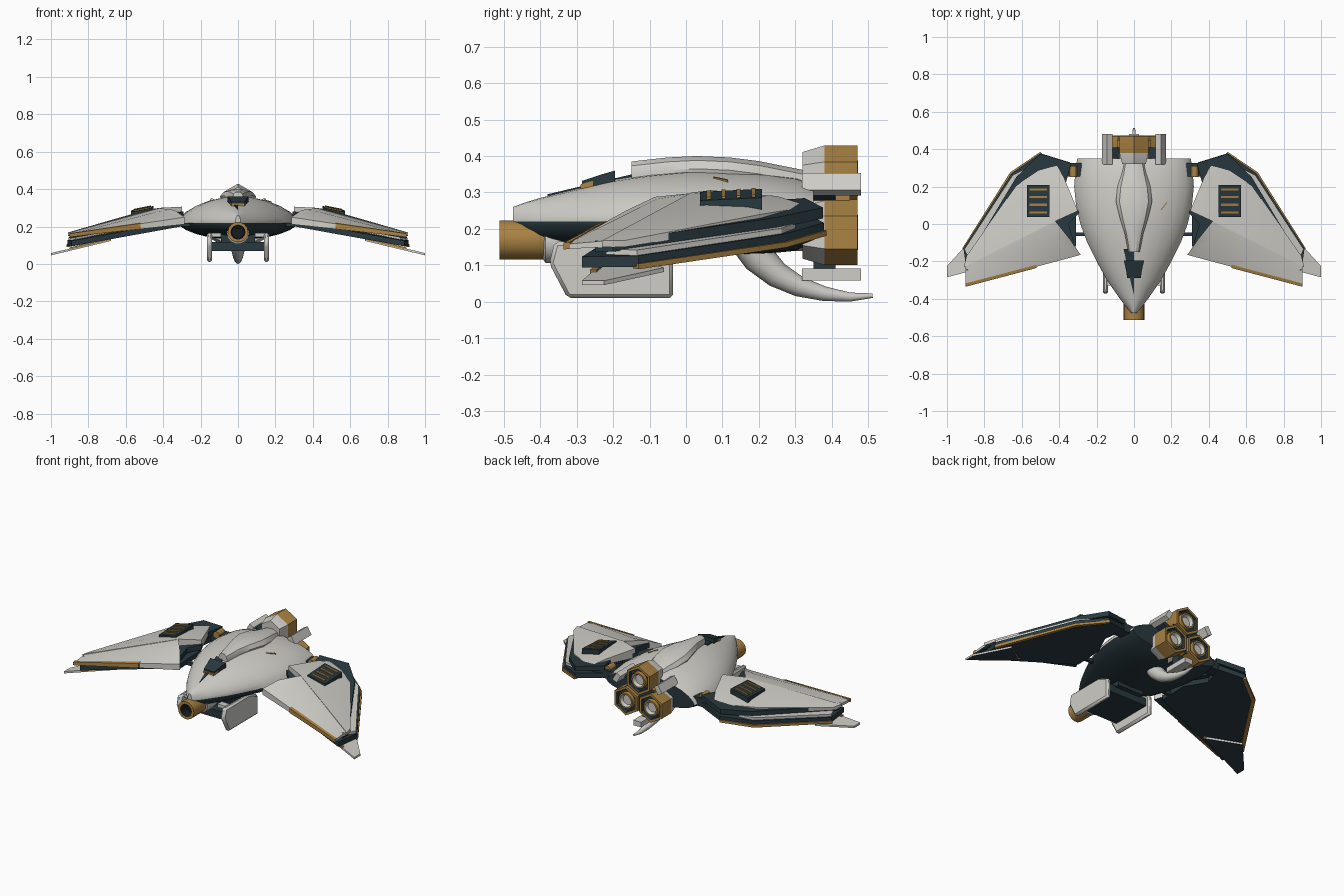
import bpy, bmesh, math
from mathutils import Vector

if "Cube" in bpy.data.objects:
    bpy.data.objects.remove(bpy.data.objects["Cube"])


def material(name, rgb):
    m = bpy.data.materials.new(name)
    m.diffuse_color = (*rgb, 1)
    m.use_nodes = True
    m.node_tree.nodes["Principled BSDF"].inputs["Base Color"].default_value = m.diffuse_color
    return m


WHITE = material("warm white", (0.62, 0.61, 0.57))
DARK = material("dark teal", (0.022, 0.041, 0.05))
BRONZE = material("bronze", (0.40, 0.225, 0.055))
BLACK = material("deep black", (0.008, 0.011, 0.013))


def finish(name, bm, mats, angle=30, mirror=False, bevel=0):
    bmesh.ops.recalc_face_normals(bm, faces=bm.faces)
    me = bpy.data.meshes.new(name)
    bm.to_mesh(me)
    bm.free()
    for m in mats:
        me.materials.append(m)
    for p in me.polygons:
        p.use_smooth = True
    me.set_sharp_from_angle(angle=math.radians(angle))
    ob = bpy.data.objects.new(name, me)
    bpy.context.collection.objects.link(ob)
    if bevel:
        b = ob.modifiers.new("bevel", 'BEVEL')
        b.width, b.segments = bevel, 1
    if mirror:
        ob.modifiers.new("mirror", 'MIRROR')
    return ob


def loft(name, rings, mats, rule=lambda i, c: 0, **kw):
    """Skin a list of rings; rule(span, centre) picks the material, caps are span -1 and n."""
    bm = bmesh.new()
    vs = [[bm.verts.new(p) for p in r] for r in rings]
    n = len(rings[0])
    faces = [(bm.faces.new(vs[0]), -1), (bm.faces.new(vs[-1]), len(rings) - 1)]
    for i in range(len(rings) - 1):
        for k in range(n):
            j = (k + 1) % n
            faces.append((bm.faces.new((vs[i][k], vs[i][j], vs[i + 1][j], vs[i + 1][k])), i))
    for f, i in faces:
        f.material_index = rule(i, f.calc_center_median())
    return finish(name, bm, mats, **kw)


def lathe(name, profile, idx, mats, sides, cx=0, cz=0, turn=0, **kw):
    """Stack of rings along y; profile is (radius, y), idx the material of each span."""
    rings = [[(cx + r * math.cos(turn + k * math.tau / sides), y,
               cz + r * math.sin(turn + k * math.tau / sides)) for k in range(sides)]
             for r, y in profile]
    return loft(name, rings, mats, lambda i, c: idx[max(0, min(i, len(idx) - 1))], **kw)


def slab(name, pts, top, under=None, peak=None, mirror=True):
    """Plate from (x, y, z_top, z_bottom) points, optionally crowned at a peak."""
    bm = bmesh.new()
    t = [bm.verts.new((x, y, a)) for x, y, a, b in pts]
    u = [bm.verts.new((x, y, b)) for x, y, a, b in pts]
    n = len(pts)
    bm.faces.new(u).material_index = 1
    c = bm.verts.new(peak) if peak else None
    if not peak:
        bm.faces.new(t)
    for k in range(n):
        j = (k + 1) % n
        bm.faces.new((t[k], t[j], u[j], u[k]))
        if peak:
            bm.faces.new((t[k], t[j], c))
    return finish(name, bm, [top, under or top], mirror=mirror)


def wing_z(x, y):
    return 0.2 - 0.17 * (x - 0.31) + 0.04 * (y + 0.1)


def layer(name, outline, lo, hi, mat):
    slab(name, [(x, y, wing_z(x, y) + hi, wing_z(x, y) + lo) for x, y in outline], mat)


def box(name, x, y, z, mat, mirror=False):
    return slab(name, [(x[a], y[b], z[1], z[0]) for a, b in ((0, 0), (1, 0), (1, 1), (0, 1))],
                mat, mirror=mirror)


# Hull: white domed top, dark belly
stations = [(-0.475, 0.015, 0.26, 0.205), (-0.44, 0.045, 0.273, 0.18), (-0.4, 0.075, 0.285, 0.165),
            (-0.3, 0.145, 0.31, 0.15), (-0.2, 0.2, 0.335, 0.14), (-0.1, 0.25, 0.35, 0.133),
            (0, 0.287, 0.36, 0.13), (0.1, 0.31, 0.36, 0.13), (0.2, 0.32, 0.355, 0.13),
            (0.3, 0.312, 0.342, 0.14), (0.35, 0.303, 0.325, 0.16)]
rings = []
for y, w, zt, zb in stations:
    ring = []
    for k in range(24):
        a = k * math.tau / 24
        s = math.sin(a)
        z = 0.22 + (zt - 0.22) * s ** 1.2 if s >= 0 else 0.22 - (0.22 - zb) * (-s) ** 1.2
        ring.append((w * math.cos(a), y, z))
    rings.append(ring)
loft("hull", rings, [WHITE, DARK], lambda i, c: 1 if c.z < 0.22 or i == 10 else 0, angle=35)

# Raised spine fairing
rings = []
for y, w, zt in [(-0.15, 0.03, 0.385), (-0.05, 0.05, 0.396), (0.03, 0.075, 0.4), (0.12, 0.097, 0.396),
                 (0.2, 0.088, 0.386), (0.27, 0.068, 0.372), (0.33, 0.055, 0.36)]:
    half = [(w * 0.8, 0.31), (w, zt - 0.035), (w * 0.8, zt - 0.012), (w * 0.35, zt)]
    rings.append([(x, y, z) for x, z in half] + [(-x, y, z) for x, z in reversed(half)])
loft("spine_fairing", rings, [WHITE])

# Canopy with bronze rim, dark seam plate and small bronze mark
slab("canopy_rim", [(-0.036, -0.29, 0.322, 0.29), (0.036, -0.29, 0.322, 0.29),
                    (0.05, -0.2, 0.348, 0.31), (-0.05, -0.2, 0.348, 0.31)], BRONZE, mirror=False)
slab("canopy", [(-0.036, -0.285, 0.332, 0.3), (0.036, -0.285, 0.332, 0.3), (0.046, -0.23, 0.35, 0.3),
                (0.055, -0.195, 0.36, 0.32), (-0.055, -0.195, 0.36, 0.32), (-0.046, -0.23, 0.35, 0.3)],
     DARK, mirror=False)
slab("hull_seam", [(-0.055, -0.135, 0.349, 0.342), (0, -0.135, 0.353, 0.345), (0, -0.38, 0.295, 0.287),
                   (-0.022, -0.29, 0.316, 0.308)], DARK, mirror=False)
slab("hull_mark", [(0.14, 0.075, 0.344, 0.335), (0.148, 0.075, 0.343, 0.335),
                   (0.18, 0.115, 0.333, 0.32), (0.172, 0.115, 0.336, 0.32)], BRONZE, mirror=False)

# Nose cannon and its collar
lathe("nose_cannon", [(0.05, -0.3), (0.055, -0.4), (0.055, -0.512), (0.038, -0.512), (0.034, -0.45)],
      [0, 0, 0, 1], [BRONZE, BLACK], 14, cz=0.17)
lathe("cannon_collar", [(0.05, -0.24), (0.06, -0.3), (0.06, -0.385), (0.05, -0.392)],
      [0, 0, 0], [WHITE], 14, cz=0.165)

# Chin skids and the dark cradle between them
side = [(-0.375, 0.105), (-0.325, 0.01), (-0.035, 0.01), (-0.035, 0.13), (-0.12, 0.165), (-0.36, 0.165)]
loft("chin_skid", [[(x, y, z) for y, z in side] for x in (0.138, 0.167)], [WHITE],
     mirror=True, bevel=0.01)
box("cradle", (-0.14, 0.14), (-0.32, -0.06), (0.07, 0.118), DARK)
box("cradle_neck", (-0.09, 0.09), (-0.26, -0.03), (0.11, 0.2), DARK)
box("cradle_arm", (0.09, 0.145), (-0.33, -0.29), (0.145, 0.165), WHITE, mirror=True)

# Curved tail tusk
path = [(0.165, 0.175, 0.05), (0.2, 0.12, 0.045), (0.25, 0.074, 0.036), (0.31, 0.042, 0.028),
        (0.38, 0.022, 0.02), (0.45, 0.013, 0.0125), (0.512, 0.017, 0.006)]
rings = []
for i, (y, z, r) in enumerate(path):
    a, b = path[max(i - 1, 0)], path[min(i + 1, len(path) - 1)]
    t = Vector((0, b[0] - a[0], b[1] - a[1])).normalized()
    up = Vector((0, -t.z, t.y))
    rings.append([Vector((0, y, z)) + r * (Vector((math.cos(k * math.tau / 12), 0, 0))
                  + up * math.sin(k * math.tau / 12)) for k in range(12)])
loft("tail_tusk", rings, [WHITE], angle=50)

# Triple engine: hexagonal casings, nozzles and fins around one axis
EZ = 0.24
lathe("engine_core", [(0.1, 0.3), (0.105, 0.38), (0.105, 0.45)], [0, 1, 2], [WHITE, BRONZE, DARK], 6,
      cz=EZ, turn=math.pi / 6)
for n in range(3):
    a = math.pi / 2 + n * math.tau / 3
    cx, cz = 0.099 * math.cos(a), EZ + 0.099 * math.sin(a)
    lathe(f"engine_casing_{n + 1}", [(0.072, 0.32), (0.09, 0.38), (0.09, 0.47), (0.074, 0.47), (0.07, 0.45)],
          [0, 1, 1, 2], [WHITE, BRONZE, DARK], 6, cx, cz, a)
    lathe(f"engine_nozzle_{n + 1}", [(0.052, 0.44), (0.048, 0.472), (0.038, 0.472), (0.03, 0.452)],
          [1, 1, 0], [WHITE, BRONZE], 16, cx, cz)
    f = a + math.pi / 3
    d, s = Vector((math.cos(f), 0, math.sin(f))), Vector((-math.sin(f), 0, math.cos(f)))
    c = Vector((0, 0, EZ)) + d * 0.165
    loft(f"engine_fin_{n + 1}", [[c + d * p * 0.016 + s * q * 0.027 + Vector((0, y, 0))
         for p, q in ((-1, -1), (1, -1), (1, 1), (-1, 1))] for y in (0.318, 0.48)], [WHITE])
    loft(f"fin_post_{n + 1}", [[c - d * p + s * q * 0.012 + Vector((0, y, 0))
         for p, q in ((0.1, -1), (0, -1), (0, 1), (0.1, 1))] for y in (0.35, 0.41)], [DARK])

# Wing: stacked dark layers with a white strip and bronze trailing edge
layer("wing_lower", [(0.31, -0.12), (0.89, -0.285), (0.912, -0.13), (0.655, 0.27), (0.5, 0.378),
                     (0.345, 0.33), (0.38, 0.2), (0.31, 0.06)], 0, 0.03, DARK)
layer("wing_strip", [(0.5, 0.1), (0.87, -0.22), (0.907, -0.135), (0.648, 0.262), (0.57, 0.3)],
      0.03, 0.045, WHITE)
layer("wing_upper", [(0.32, -0.1), (0.4, -0.13), (0.895, -0.25), (0.9, -0.2), (0.63, 0.25), (0.5, 0.376),
                     (0.335, 0.325), (0.37, 0.2), (0.292, 0.06), (0.35, 0.0)], 0.042, 0.072, DARK)
layer("wing_trailing_edge", [(0.5, 0.386), (0.662, 0.276), (0.918, -0.13), (0.9, -0.145),
                             (0.645, 0.258), (0.49, 0.368)], -0.006, 0.009, BRONZE)

# White upper wing panels
slab("wing_front_panel", [(0.42, 0.015, 0.298, 0.25), (0.34, -0.085, 0.288, 0.23),
                          (0.285, -0.165, 0.25, 0.212), (0.9, -0.33, 0.158, 0.145),
                          (0.9, -0.225, 0.167, 0.15)], WHITE, DARK, (0.42, -0.08, 0.282))
slab("wing_rear_panel", [(0.43, 0.34, 0.262, 0.245), (0.375, 0.25, 0.29, 0.255), (0.3, 0.07, 0.306, 0.25),
                         (0.42, 0.015, 0.3, 0.25), (0.91, -0.23, 0.168, 0.15), (0.895, -0.17, 0.168, 0.15),
                         (0.63, 0.205, 0.24, 0.21)], WHITE, DARK, (0.5, 0.12, 0.286))
slab("wing_leading_edge", [(0.52, -0.218, 0.222, 0.19), (0.52, -0.235, 0.217, 0.188),
                           (0.902, -0.336, 0.162, 0.143), (0.902, -0.318, 0.164, 0.146)], BRONZE)

# Wing tip blade with bronze cap strip
blade = [(0.68, -0.2), (1.0, -0.285), (1.0, -0.225), (0.85, -0.06)]
slab("wing_tip_blade", [(x, y, 0.058 + 0.24 * (1 - x), 0.046 + 0.24 * (1 - x)) for x, y in blade],
     WHITE, DARK)
slab("blade_strip", [(x, y, 0.064 + 0.24 * (1 - x), 0.052 + 0.24 * (1 - x)) for x, y in
                     [(0.68, -0.203), (0.9, -0.263), (0.9, -0.245), (0.68, -0.185)]], BRONZE)


# Wing vents: dark frame with bronze slats
def vent(name, x0, x1, y0, y1, lo, hi, mat):
    z = lambda x, y: 0.297 - 0.2 * (x - 0.45) + 0.05 * (y - 0.1)
    slab(name, [(x, y, z(x, y) + hi, z(x, y) + lo) for x, y in ((x0, y0), (x1, y0), (x1, y1), (x0, y1))], mat)


vent("vent_frame", 0.452, 0.572, 0.038, 0.208, -0.03, 0.008, DARK)
for n in range(4):
    y = 0.056 + n * 0.041
    vent(f"vent_slat_{n + 1}", 0.466, 0.558, y, y + 0.012, 0, 0.014, BRONZE)

# Wing root joints
box("rear_joint", (0.28, 0.42), (0.255, 0.325), (0.21, 0.262), DARK, mirror=True)
lathe("joint_pin", [(0.02, 0.25), (0.02, 0.31)], [0], [BRONZE], 12, 0.325, 0.262, mirror=True)
box("front_strut", (0.24, 0.36), (-0.065, -0.045), (0.2, 0.22), DARK, mirror=True)
